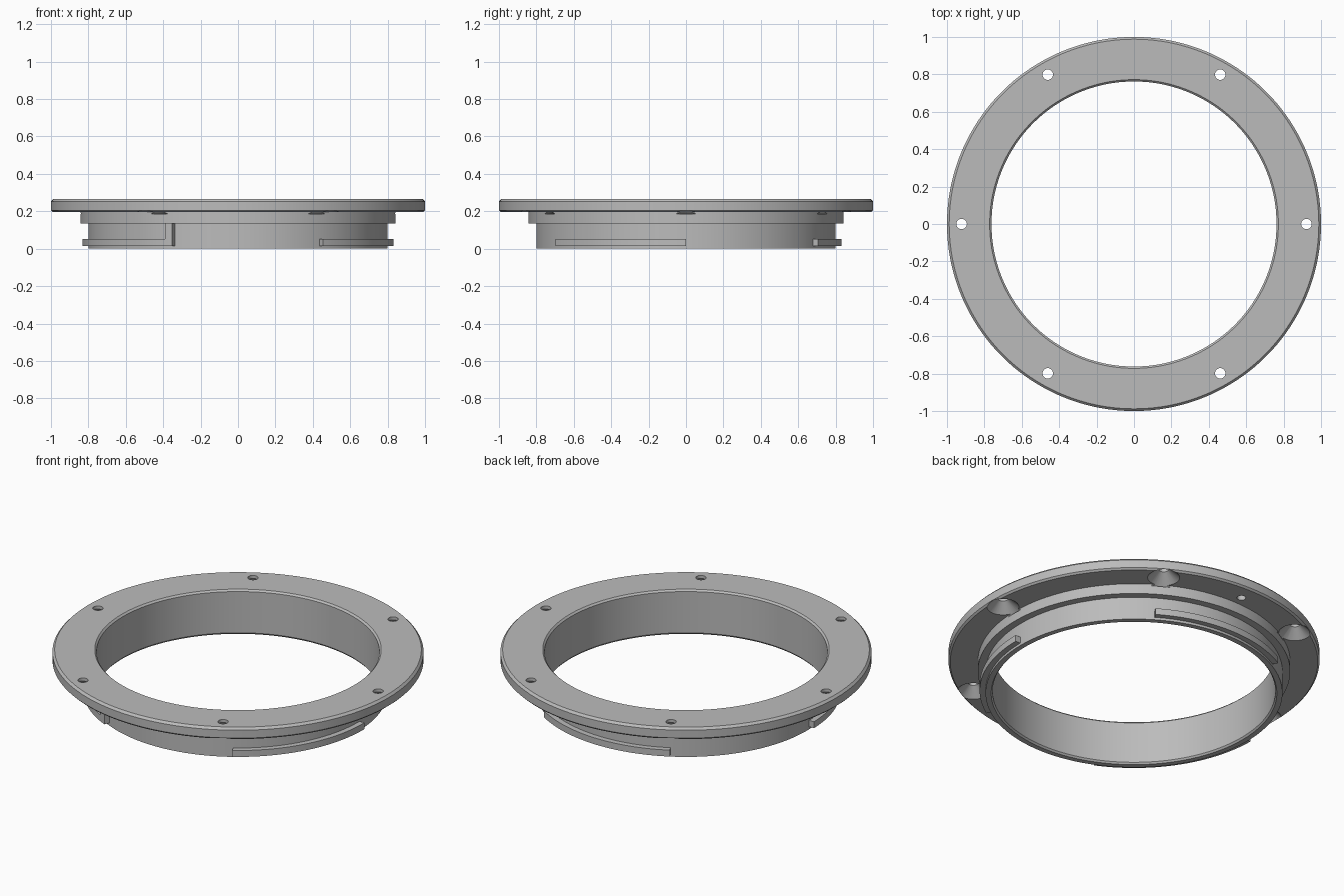
import bpy, bmesh
from math import sin, cos, radians, pi

cube = bpy.data.objects.get("Cube")
if cube:
    bpy.data.objects.remove(cube, do_unlink=True)

metal = bpy.data.materials.new("satin grey metal")
metal.use_nodes = True
grey = (0.5, 0.5, 0.5, 1)
metal.diffuse_color = grey
metal.node_tree.nodes["Principled BSDF"].inputs["Base Color"].default_value = grey


def revolve(name, profile, start=0, end=360, center=(0, 0), steps=180):
    """Sweep a closed (radius, height) profile about a vertical axis."""
    full = end - start >= 360
    bm = bmesh.new()
    rings = []
    for i in range(steps if full else steps + 1):
        a = radians(start + (end - start) * i / steps)
        rings.append([bm.verts.new((center[0] + r * cos(a), center[1] + r * sin(a), z))
                      for r, z in profile])
    n = len(profile)
    for i in range(steps):
        a, b = rings[i], rings[(i + 1) % len(rings)]
        for j in range(n):
            k = (j + 1) % n
            bm.faces.new((a[j], b[j], b[k], a[k]))
    if not full:
        bm.faces.new(rings[0])
        bm.faces.new(rings[-1])
    bmesh.ops.remove_doubles(bm, verts=bm.verts, dist=1e-5)
    bmesh.ops.dissolve_degenerate(bm, edges=bm.edges, dist=1e-6)
    bmesh.ops.recalc_face_normals(bm, faces=bm.faces)
    mesh = bpy.data.meshes.new(name)
    bm.to_mesh(mesh)
    bm.free()
    mesh.materials.append(metal)
    obj = bpy.data.objects.new(name, mesh)
    bpy.context.collection.objects.link(obj)
    return obj


def smooth(obj):
    bpy.ops.object.select_all(action="DESELECT")
    obj.select_set(True)
    bpy.context.view_layer.objects.active = obj
    bpy.ops.object.shade_smooth_by_angle(angle=radians(30))


def drill(obj, cutter):
    mod = obj.modifiers.new("drill", "BOOLEAN")
    mod.operation = "DIFFERENCE"
    mod.solver = "EXACT"
    mod.object = cutter
    bpy.ops.object.select_all(action="DESELECT")
    obj.select_set(True)
    bpy.context.view_layer.objects.active = obj
    bpy.ops.object.modifier_apply(modifier=mod.name)
    bpy.data.objects.remove(cutter, do_unlink=True)


# Flange, shoulder and barrel as one turned ring
ring = revolve("mount_ring", [
    (0.762, 0.01), (0.77, 0), (0.80, 0), (0.80, 0.135), (0.842, 0.135),
    (0.842, 0.195), (0.99, 0.195), (1.0, 0.205), (1.0, 0.252), (0.988, 0.265),
    (0.772, 0.265), (0.762, 0.255)])

# Six screw holes, countersunk from the underside
for i in range(6):
    a = i * pi / 3
    drill(ring, revolve("screw_cutter", [
        (0, 0.185), (0.098, 0.185), (0.028, 0.247), (0.028, 0.3), (0, 0.3)],
        center=(0.922 * cos(a), 0.922 * sin(a)), steps=32))

# Blind locating hole under the flange
drill(ring, revolve("pin_cutter", [(0, 0.15), (0.024, 0.15), (0.024, 0.235), (0, 0.235)],
                    center=(0, 0.9), steps=24))
smooth(ring)

# Three bayonet lugs around the barrel
lug = [(0.79, 0.015), (0.832, 0.015), (0.832, 0.053), (0.79, 0.053)]
for name, start, end in (("left_lug", -57, 0), ("back_lug", 58, 119), ("right_lug", 181, 242)):
    smooth(revolve(name, lug, start, end, steps=40))

# Tall rotation stop at the end of the right lug
smooth(revolve("rotation_stop", [(0.79, 0.015), (0.832, 0.015), (0.832, 0.14), (0.79, 0.14)],
               242, 245, steps=4))
